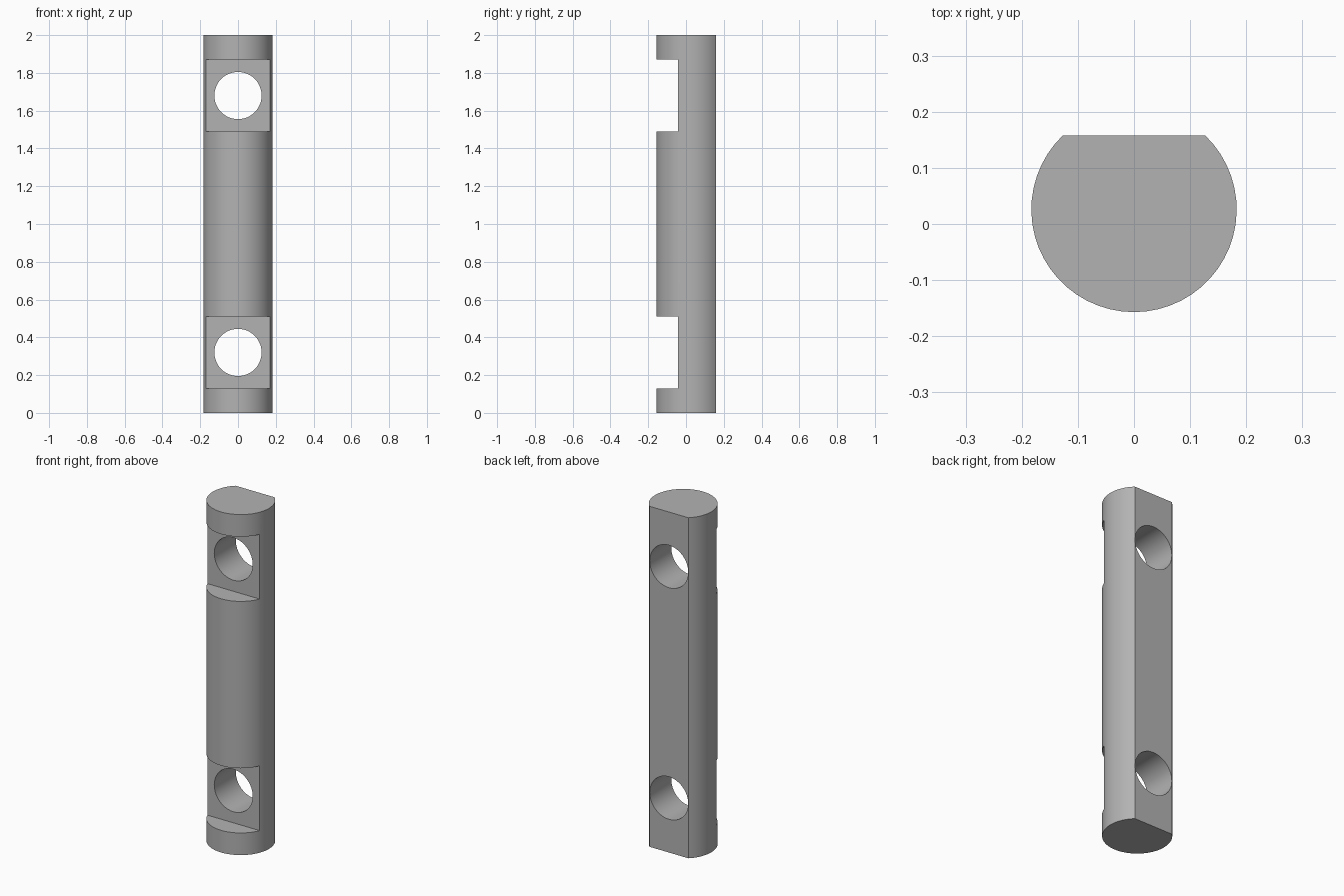
import bpy
import bmesh
from math import asin, cos, sin, pi
from mathutils import Matrix

if "Cube" in bpy.data.objects:
    bpy.data.objects.remove(bpy.data.objects["Cube"], do_unlink=True)

HEIGHT = 2.0
RADIUS = 0.183
BACK = 0.158                 # flat back face
AXIS_Y = BACK - 0.132        # centre of the round section
NOTCH_Y = -0.042             # floor of the front notches
NOTCH_HEIGHT = 0.38
HOLE_RADIUS = 0.125
HOLE_HEIGHTS = (0.32, 1.68)
SEGMENTS = 40

grey = bpy.data.materials.new("plain grey")
grey.use_nodes = True
colour = (0.45, 0.45, 0.45, 1)
grey.diffuse_color = colour
grey.node_tree.nodes["Principled BSDF"].inputs["Base Color"].default_value = colour


def make_object(name, bm):
    bmesh.ops.recalc_face_normals(bm, faces=bm.faces)
    mesh = bpy.data.meshes.new(name)
    bm.to_mesh(mesh)
    bm.free()
    mesh.materials.append(grey)
    obj = bpy.data.objects.new(name, mesh)
    bpy.context.collection.objects.link(obj)
    return obj


def cut(target, cutter):
    mod = target.modifiers.new(cutter.name, 'BOOLEAN')
    mod.operation = 'DIFFERENCE'
    mod.solver = 'EXACT'
    mod.object = cutter
    bpy.ops.object.select_all(action='DESELECT')
    target.select_set(True)
    bpy.context.view_layer.objects.active = target
    bpy.ops.object.modifier_apply(modifier=mod.name)
    bpy.data.objects.remove(cutter, do_unlink=True)


# Rod: a round section closed by a flat back, extruded upwards
bm = bmesh.new()
start = asin((BACK - AXIS_Y) / RADIUS)
sweep = pi + 2 * start
ring = []
for i in range(SEGMENTS + 1):
    a = start - sweep * i / SEGMENTS
    ring.append(bm.verts.new((RADIUS * cos(a), AXIS_Y + RADIUS * sin(a), 0)))
base = bm.faces.new(ring)
top = bmesh.ops.extrude_face_region(bm, geom=[base])["geom"]
bmesh.ops.translate(bm, vec=(0, 0, HEIGHT),
                    verts=[v for v in top if isinstance(v, bmesh.types.BMVert)])
rod = make_object("slotted_rod", bm)

for z in HOLE_HEIGHTS:
    # Front notch across the full width
    bm = bmesh.new()
    bmesh.ops.create_cube(bm, size=1, matrix=Matrix.Translation((0, NOTCH_Y - 0.2, z))
                          @ Matrix.Diagonal((1, 0.4, NOTCH_HEIGHT, 1)))
    cut(rod, make_object("notch_cutter", bm))
    # Round hole from front to back
    bm = bmesh.new()
    bmesh.ops.create_cone(bm, cap_ends=True, segments=48, radius1=HOLE_RADIUS,
                          radius2=HOLE_RADIUS, depth=1,
                          matrix=Matrix.Translation((0, 0, z)) @ Matrix.Rotation(pi / 2, 4, 'X'))
    cut(rod, make_object("hole_cutter", bm))

# Smooth curved walls, crisp edges
bpy.ops.object.shade_smooth_by_angle(angle=pi / 6)
